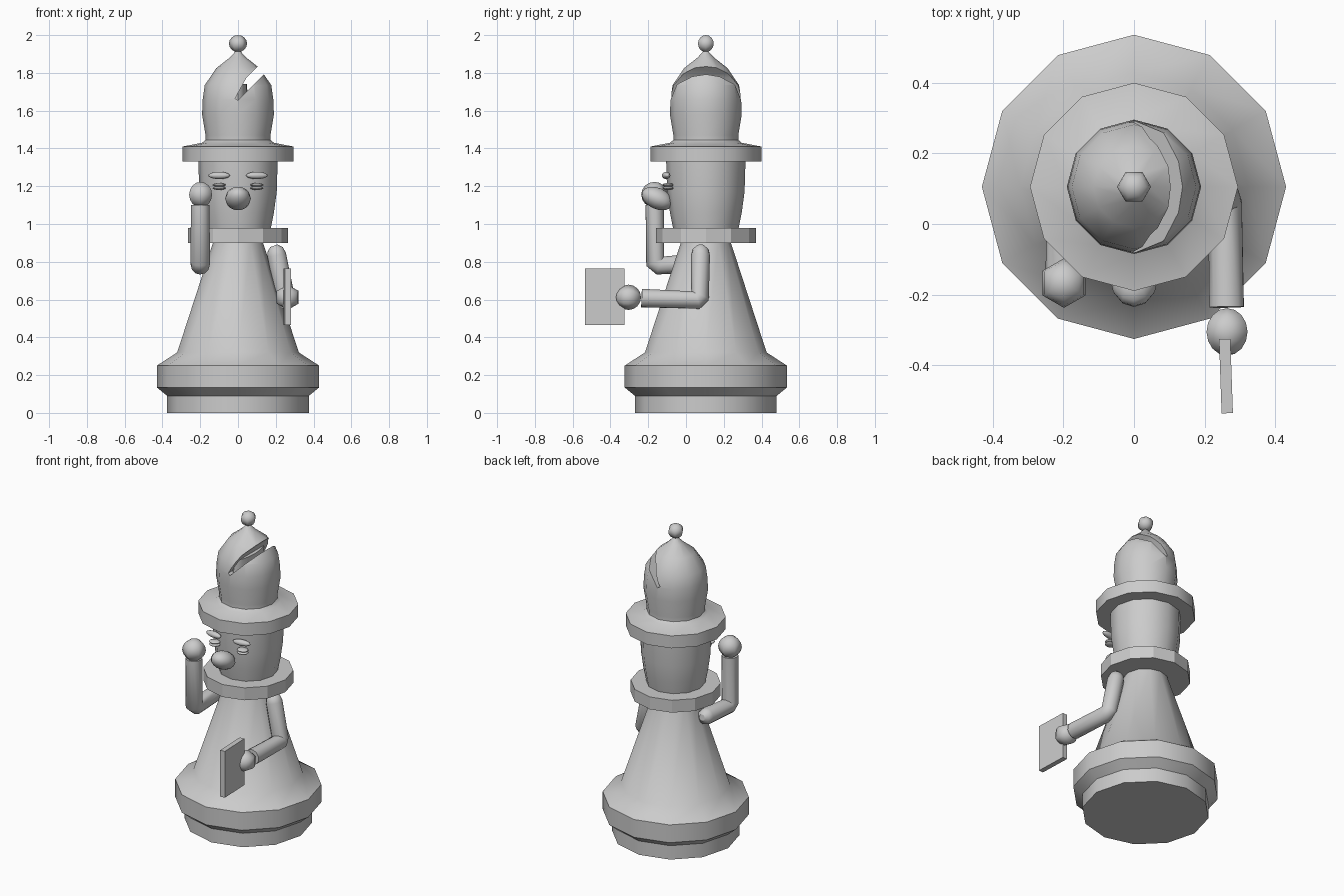
import bpy, bmesh
from math import radians, cos, sin, pi
from mathutils import Vector, Matrix

if "Cube" in bpy.data.objects:
    bpy.data.objects.remove(bpy.data.objects["Cube"])

CY = 0.105  # y of the turned body's axis


def finish(name, bm, angle=40):
    bmesh.ops.recalc_face_normals(bm, faces=bm.faces)
    me = bpy.data.meshes.new(name)
    bm.to_mesh(me)
    bm.free()
    ob = bpy.data.objects.new(name, me)
    bpy.context.collection.objects.link(ob)
    if angle:
        smooth(ob, angle)
    return ob


def smooth(ob, angle=40):
    bpy.ops.object.select_all(action='DESELECT')
    ob.select_set(True)
    bpy.context.view_layer.objects.active = ob
    bpy.ops.object.shade_smooth_by_angle(angle=radians(angle))


def lathe(name, profile, sides=12, angle=40):
    bm = bmesh.new()
    rings = [[bm.verts.new((r * cos(2 * pi * k / sides), CY + r * sin(2 * pi * k / sides), z))
              for k in range(sides)] for r, z in profile]
    for a, b in zip(rings, rings[1:]):
        for k in range(sides):
            j = (k + 1) % sides
            bm.faces.new((a[k], a[j], b[j], b[k]))
    bm.faces.new(rings[0])
    bm.faces.new(rings[-1])
    return finish(name, bm, angle)


def ball(name, loc, size, rot=(0, 0, 0), segs=12, rings=8):
    bm = bmesh.new()
    bmesh.ops.create_uvsphere(bm, u_segments=segs, v_segments=rings, radius=1)
    ob = finish(name, bm, 70)
    ob.location, ob.scale = loc, size
    ob.rotation_euler = [radians(a) for a in rot]
    return ob


def arm(name, path):
    # tube through (x, y, z, radius factor) points
    cu = bpy.data.curves.new(name, 'CURVE')
    cu.dimensions = '3D'
    cu.bevel_depth, cu.bevel_resolution = 0.05, 4
    cu.use_fill_caps = True
    sp = cu.splines.new('POLY')
    sp.points.add(len(path) - 1)
    for p, (x, y, z, r) in zip(sp.points, path):
        p.co, p.radius = (x, y, z, 1), r
    ob = bpy.data.objects.new(name, cu)
    bpy.context.collection.objects.link(ob)
    bpy.ops.object.select_all(action='DESELECT')
    ob.select_set(True)
    bpy.context.view_layer.objects.active = ob
    bpy.ops.object.convert(target='MESH')
    smooth(bpy.context.object, 50)


# turned body, collar and head
lathe("body", [(.375, 0), (.375, .09), (.43, .135), (.43, .25), (.322, .32), (.133, .9)])
lathe("collar", [(.265, .9), (.265, .98)], angle=0)
lathe("head", [(.172, .97), (.19, 1.06), (.205, 1.17), (.21, 1.335)])

# hat with brim and crown
hat = lathe("hat", [(.294, 1.33), (.294, 1.41), (.19, 1.43), (.172, 1.445), (.172, 1.47),
                    (.19, 1.58), (.187, 1.66), (.176, 1.735), (.115, 1.825), (.045, 1.88), (.012, 1.915)])

# diagonal slit in the crown
slit = [(-.015, 1.665), (.045, 1.775), (.16, 1.89), (.2, 1.855), (.08, 1.735), (0, 1.655)]
bm = bmesh.new()
f = bm.faces.new([bm.verts.new((x, CY - .4, z)) for x, z in slit])
ext = bmesh.ops.extrude_face_region(bm, geom=[f])
bmesh.ops.translate(bm, vec=(0, .8, 0), verts=[v for v in ext['geom'] if isinstance(v, bmesh.types.BMVert)])
cutter = finish("slit_cutter", bm, 0)
cutter.hide_render = True
mod = hat.modifiers.new("slit", 'BOOLEAN')
mod.object, mod.operation, mod.solver = cutter, 'DIFFERENCE', 'EXACT'
bpy.context.view_layer.objects.active = hat
bpy.ops.object.modifier_apply(modifier="slit")
bpy.data.objects.remove(cutter)
smooth(hat)

# solid floor of the slit
bm = bmesh.new()
bmesh.ops.create_cone(bm, cap_ends=True, segments=16, radius1=1, radius2=.93, depth=.16)
bmesh.ops.transform(bm, verts=bm.verts,
                    matrix=Matrix.Translation((0, CY, 1.66)) @ Matrix.Diagonal((.052, .155, 1, 1)))
finish("slit_floor", bm)

ball("hat_knob", (0, CY, 1.955), (.048, .048, .045), (0, 0, 90), segs=6)

# face
ball("nose", (0, -.152, 1.135), (.068, .088, .056), (-25, 0, 0))
for side, s in (("left", 1), ("right", -1)):
    ball(side + "_brow", (.1 * s, -.105, 1.257), (.058, .021, .019), (0, 0, 8 * s))
    for part, z in (("upper", 1.207), ("lower", 1.19)):
        ball(f"{side}_{part}_eyelid", (.1 * s, -.095, z), (.035, .03, .01))

# arms: one lowered holding a card, one raised
arm("left_arm", [(.19, .077, .885, .4), (.197, .077, .865, .85), (.205, .077, .835, 1),
                 (.25, .074, .615, 1), (.257, .055, .597, 1), (.262, -.235, .608, 1)])
arm("right_arm", [(-.195, .115, .8, .4), (-.195, .1, .798, .85), (-.197, .07, .795, 1),
                  (-.2, -.14, .78, 1), (-.2, -.163, .8, 1.04), (-.2, -.165, 1.1, .98)])
ball("left_hand", (.263, -.305, .612), (.067, .067, .067), (90, 0, 0), segs=6)
ball("right_hand", (-.198, -.167, 1.155), (.07, .07, .068), segs=6)

# card held in the lowered hand
bm = bmesh.new()
bmesh.ops.create_cube(bm, size=1)
card = finish("card", bm, 0)
card.location, card.scale = (.26, -.43, .615), (.032, .21, .3)
card.rotation_euler = (0, 0, radians(2))
